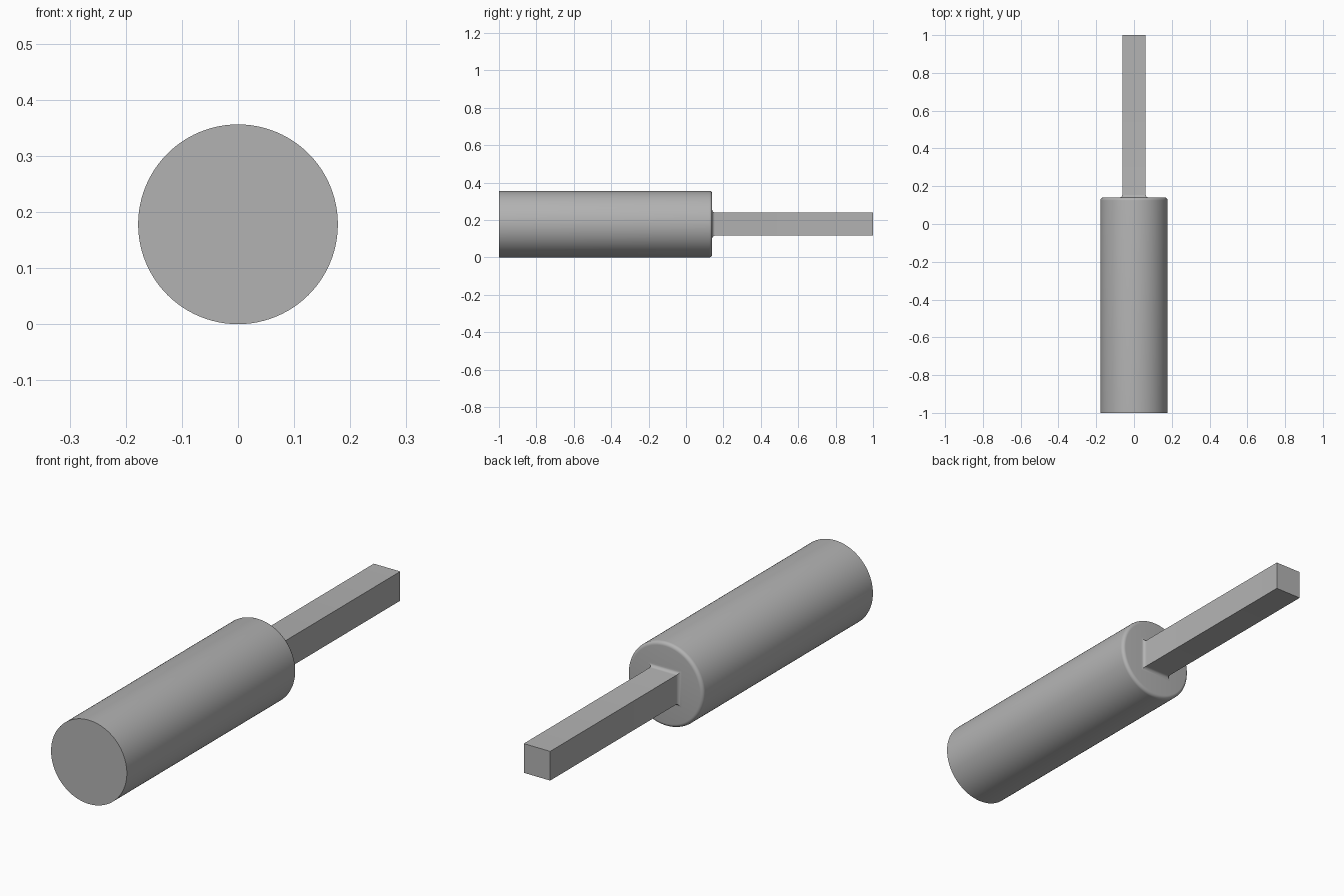
import bpy, bmesh, math

if "Cube" in bpy.data.objects:
    bpy.data.objects.remove(bpy.data.objects["Cube"], do_unlink=True)

RADIUS = 0.178      # handle radius, also the axis height
SHOULDER = 0.14     # where the handle ends
HALF = 0.062        # half width of the square shank
ROUND = 0.015       # edge round and base fillet

grey = bpy.data.materials.new("plain grey")
grey.use_nodes = True
colour = (0.45, 0.45, 0.45, 1)
grey.diffuse_color = colour
grey.node_tree.nodes["Principled BSDF"].inputs["Base Color"].default_value = colour


def loft(name, profile, sides, turn=0.0):
    """Sweep (radius, y) stations around the y axis and cap both ends."""
    bm = bmesh.new()
    rings = []
    for r, y in profile:
        angles = [turn + math.tau * i / sides for i in range(sides)]
        rings.append([bm.verts.new((r * math.cos(a), y, RADIUS + r * math.sin(a)))
                      for a in angles])
    for a, b in zip(rings, rings[1:]):
        for i in range(sides):
            j = (i + 1) % sides
            bm.faces.new((a[i], a[j], b[j], b[i]))
    bm.faces.new(rings[0])
    bm.faces.new(rings[-1])
    bmesh.ops.recalc_face_normals(bm, faces=bm.faces)
    mesh = bpy.data.meshes.new(name)
    bm.to_mesh(mesh)
    bm.free()
    mesh.materials.append(grey)
    obj = bpy.data.objects.new(name, mesh)
    bpy.context.collection.objects.link(obj)
    bpy.ops.object.select_all(action="DESELECT")
    obj.select_set(True)
    bpy.context.view_layer.objects.active = obj
    bpy.ops.object.shade_smooth_by_angle(angle=math.radians(30))
    return obj


steps = [math.pi / 2 * i / 6 for i in range(7)]

# Round handle: flat front, rounded rear edge
handle = [(RADIUS, -1)]
handle += [(RADIUS - ROUND + ROUND * math.cos(t),
            SHOULDER - ROUND + ROUND * math.sin(t)) for t in steps]
loft("handle", handle, 96)

# Square shank: concave fillet at the shoulder, then straight to the tip
shank = [((HALF + ROUND - ROUND * math.sin(t)) * math.sqrt(2),
          SHOULDER + ROUND - ROUND * math.cos(t)) for t in steps]
shank.append((HALF * math.sqrt(2), 1))
loft("square_shank", shank, 4, math.pi / 4)
